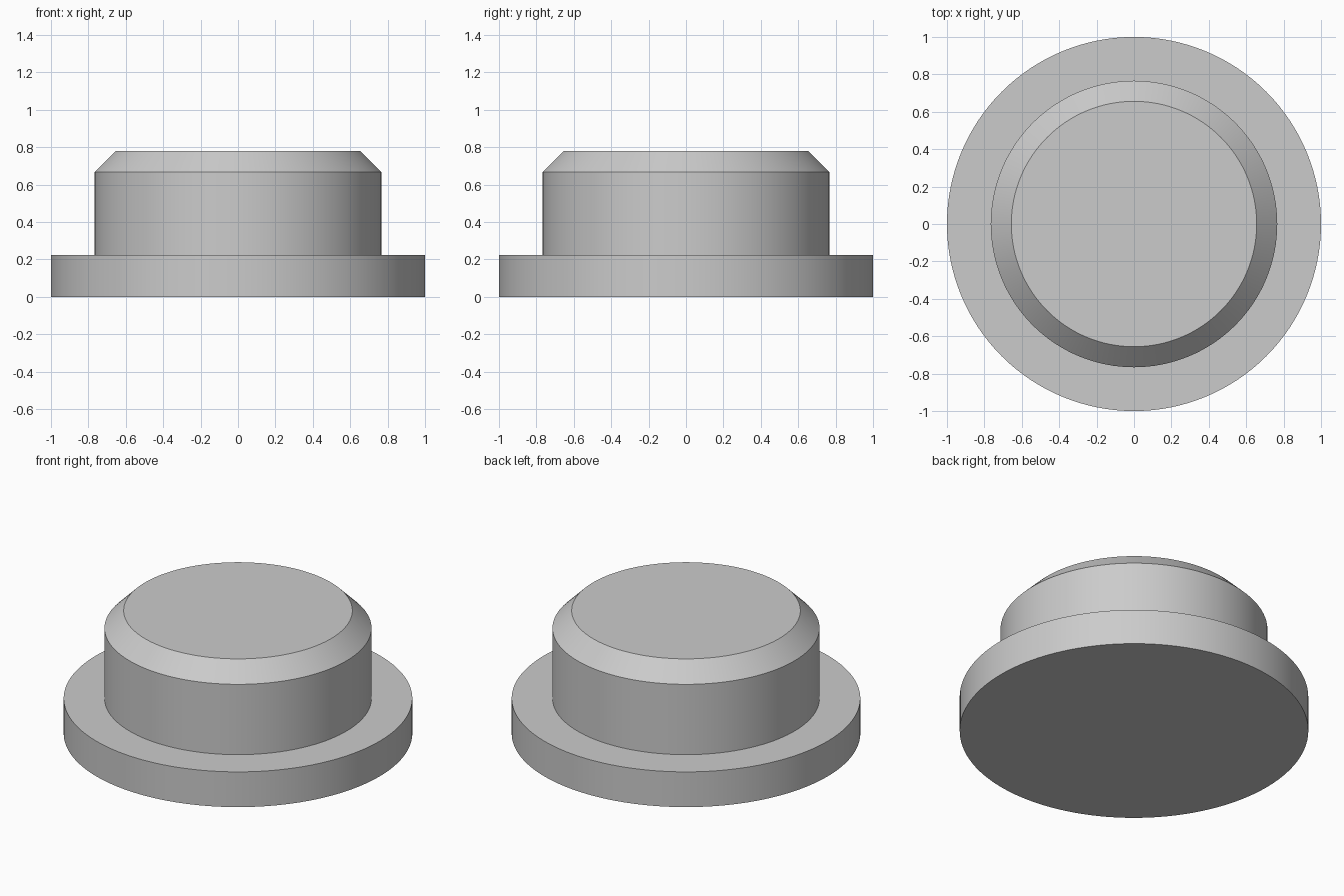
import bpy, bmesh, math

cube = bpy.data.objects.get("Cube")
if cube:
    bpy.data.objects.remove(cube, do_unlink=True)

SEGMENTS = 128

# Plain grey material
grey = bpy.data.materials.new("plain_grey")
grey.use_nodes = True
colour = (0.6, 0.6, 0.6, 1)
grey.diffuse_color = colour
grey.node_tree.nodes["Principled BSDF"].inputs["Base Color"].default_value = colour


def turned_part(name, profile):
    """Revolve (radius, height) points about z and cap both ends."""
    bm = bmesh.new()
    rings = []
    for radius, z in profile:
        ring = []
        for i in range(SEGMENTS):
            a = math.tau * i / SEGMENTS
            ring.append(bm.verts.new((radius * math.cos(a), radius * math.sin(a), z)))
        rings.append(ring)
    for low, high in zip(rings, rings[1:]):
        for i in range(SEGMENTS):
            j = (i + 1) % SEGMENTS
            bm.faces.new((low[i], low[j], high[j], high[i]))
    bm.faces.new(rings[0][::-1])
    bm.faces.new(rings[-1])
    mesh = bpy.data.meshes.new(name)
    bm.to_mesh(mesh)
    bm.free()
    mesh.materials.append(grey)
    obj = bpy.data.objects.new(name, mesh)
    bpy.context.collection.objects.link(obj)
    bpy.ops.object.select_all(action="DESELECT")
    obj.select_set(True)
    bpy.context.view_layer.objects.active = obj
    bpy.ops.object.shade_smooth_by_angle(angle=math.radians(30))
    return obj


# One solid: wide flange, narrower plug body and chamfered top edge
turned_part("flanged_plug", [
    (1.0, 0.0), (1.0, 0.223),
    (0.766, 0.223), (0.766, 0.668),
    (0.656, 0.778),
])
